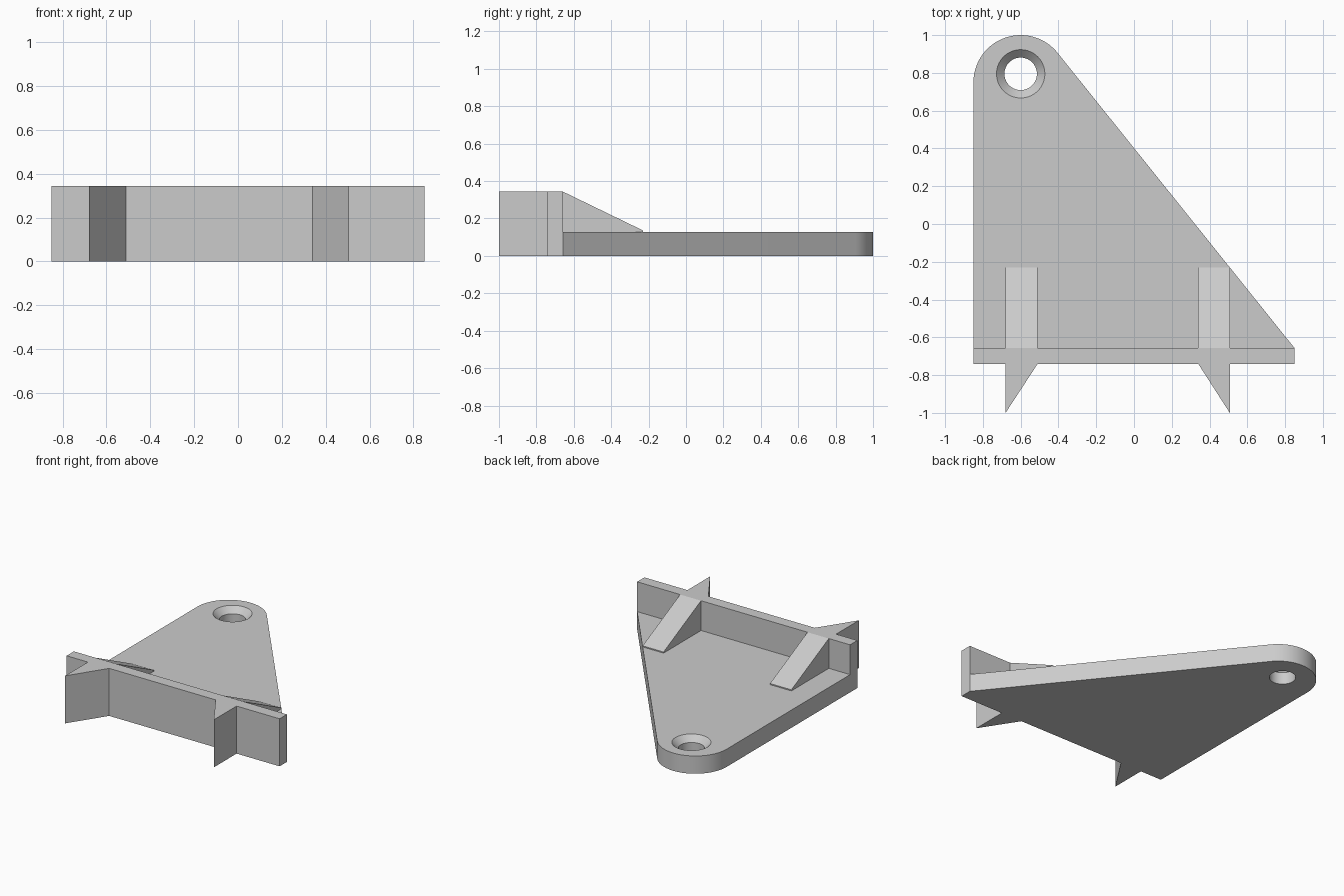
import bpy, bmesh
from math import sin, cos, pi, radians, atan2
from mathutils import Matrix

cube = bpy.data.objects.get("Cube")
if cube:
    bpy.data.objects.remove(cube, do_unlink=True)

grey = bpy.data.materials.new("plain_grey")
grey.use_nodes = True
colour = (0.6, 0.6, 0.6, 1)
grey.diffuse_color = colour
grey.node_tree.nodes["Principled BSDF"].inputs["Base Color"].default_value = colour

HALF_W = 0.85
PLATE_H, WALL_H = 0.128, 0.343
WALL_FRONT, WALL_BACK = -0.74, -0.657
TIP_Y, RIB_END = -1.0, -0.23
EYE_X, EYE_R = -0.6, 0.25


def finish(name, bm):
    bmesh.ops.recalc_face_normals(bm, faces=bm.faces)
    mesh = bpy.data.meshes.new(name)
    bm.to_mesh(mesh)
    bm.free()
    mesh.materials.append(grey)
    obj = bpy.data.objects.new(name, mesh)
    bpy.context.collection.objects.link(obj)
    return obj


def extrude(name, points, offset):
    """Prism from a closed 3D outline pushed along offset."""
    bm = bmesh.new()
    face = bm.faces.new([bm.verts.new(p) for p in points])
    new = bmesh.ops.extrude_face_region(bm, geom=[face])["geom"]
    verts = [v for v in new if isinstance(v, bmesh.types.BMVert)]
    bmesh.ops.translate(bm, verts=verts, vec=offset)
    return finish(name, bm)


# Triangular base plate with a rounded eye end
eye_y = 1 - EYE_R
start = atan2(0.6255, 0.78)
steps = 40
arc = [(EYE_X + EYE_R * cos(a), eye_y + EYE_R * sin(a), 0)
       for a in (start + (pi - start) * i / steps for i in range(steps + 1))]
plate = extrude("base_plate", [(-HALF_W, WALL_BACK, 0), (HALF_W, WALL_BACK, 0)] + arc,
                (0, 0, PLATE_H))

# Countersunk hole, cut with a lathed profile
hole_x, hole_y, hole_r, sink_r = EYE_X, 0.795, 0.086, 0.128
sink = sink_r - hole_r
profile = [(0, -0.1), (hole_r, -0.1), (hole_r, PLATE_H - sink),
           (sink_r + 0.05, PLATE_H + 0.05), (0, PLATE_H + 0.05)]
bm = bmesh.new()
verts = [bm.verts.new((r, 0, z)) for r, z in profile]
edges = [bm.edges.new(pair) for pair in zip(verts, verts[1:])]
bmesh.ops.spin(bm, geom=verts + edges, cent=(0, 0, 0), axis=(0, 0, 1),
               angle=2 * pi, steps=64)
bmesh.ops.remove_doubles(bm, verts=bm.verts, dist=0.0001)
bmesh.ops.transform(bm, matrix=Matrix.Translation((hole_x, hole_y, 0)), verts=bm.verts)
cutter = finish("hole_cutter", bm)
cutter.hide_render = True

cut = plate.modifiers.new("hole", "BOOLEAN")
cut.operation = "DIFFERENCE"
cut.solver = "EXACT"
cut.object = cutter
bpy.ops.object.select_all(action="DESELECT")
plate.select_set(True)
bpy.context.view_layer.objects.active = plate
bpy.ops.object.modifier_apply(modifier=cut.name)
bpy.data.objects.remove(cutter, do_unlink=True)
bpy.ops.object.shade_smooth_by_angle(angle=radians(30))

# Upright front wall with two pointed spurs in one outline
ribs = {"right": (-0.68, -0.51), "left": (0.34, 0.507)}
(r0, r1), (l0, l1) = ribs["right"], ribs["left"]
outline = [(-HALF_W, WALL_FRONT), (r0, WALL_FRONT), (r0, TIP_Y), (r1, WALL_FRONT),
           (l0, WALL_FRONT), (l1, TIP_Y), (l1, WALL_FRONT), (HALF_W, WALL_FRONT),
           (HALF_W, WALL_BACK), (-HALF_W, WALL_BACK)]
extrude("front_wall", [(x, y, 0) for x, y in outline], (0, 0, WALL_H))

# Sloping ribs bracing the wall against the plate
for side, (x0, x1) in ribs.items():
    section = [(WALL_BACK, PLATE_H), (RIB_END, PLATE_H),
               (RIB_END, PLATE_H + 0.008), (WALL_BACK, WALL_H)]
    extrude(side + "_rib", [(x0, y, z) for y, z in section], (x1 - x0, 0, 0))
